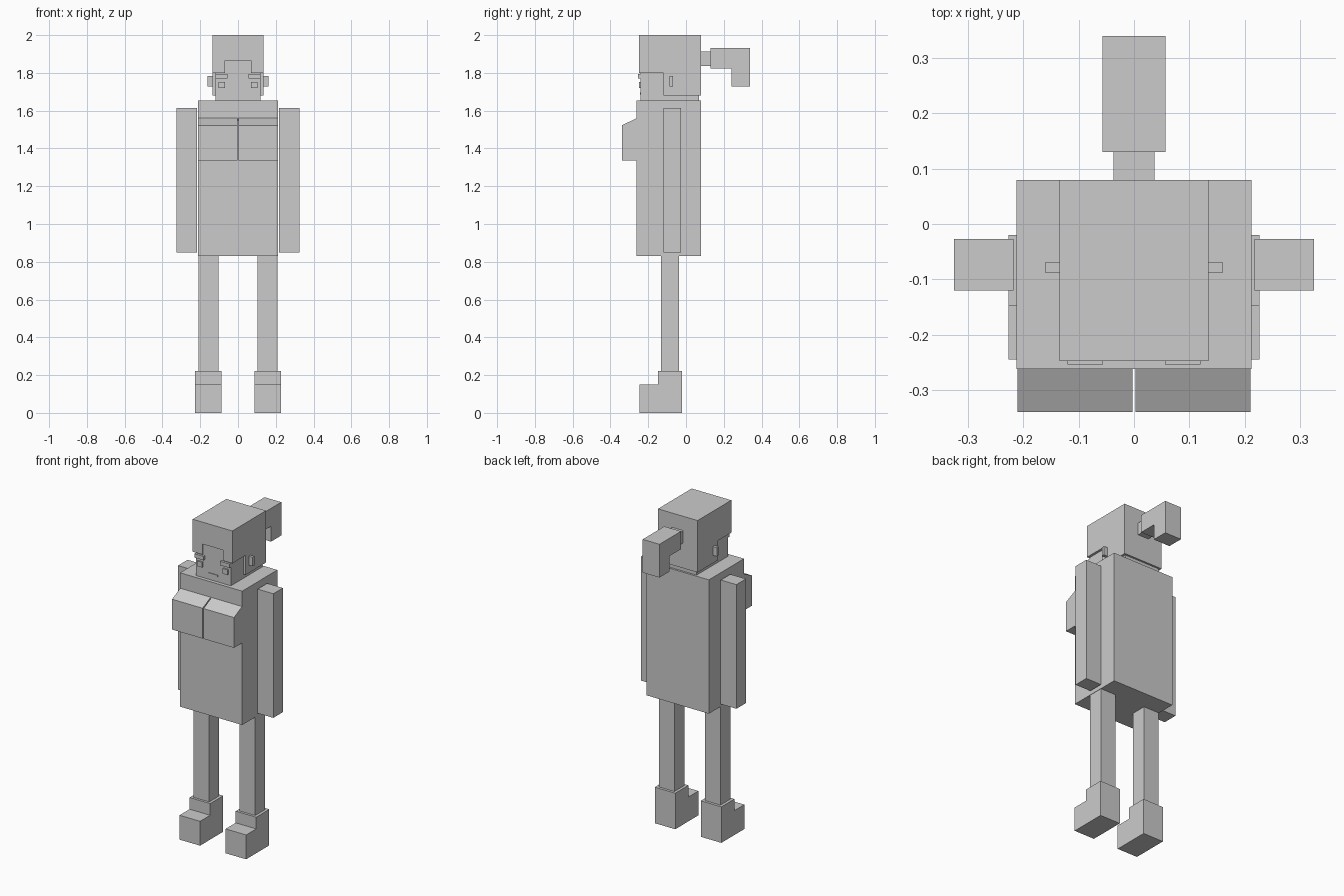
import bpy
import bmesh

cube = bpy.data.objects.get("Cube")
if cube:
    bpy.data.objects.remove(cube, do_unlink=True)

grey = bpy.data.materials.new("plain grey")
grey.use_nodes = True
grey.diffuse_color = (0.6, 0.6, 0.6, 1)
grey.node_tree.nodes["Principled BSDF"].inputs["Base Color"].default_value = (0.6, 0.6, 0.6, 1)


def extrude(name, profile, x0, x1):
    """Side profile of (y, z) points pushed along x from x0 to x1."""
    bm = bmesh.new()
    face = bm.faces.new([bm.verts.new((x0, y, z)) for y, z in profile])
    moved = bmesh.ops.extrude_face_region(bm, geom=[face])["geom"]
    verts = [v for v in moved if isinstance(v, bmesh.types.BMVert)]
    bmesh.ops.translate(bm, verts=verts, vec=(x1 - x0, 0, 0))
    bmesh.ops.recalc_face_normals(bm, faces=bm.faces)
    mesh = bpy.data.meshes.new(name)
    bm.to_mesh(mesh)
    bm.free()
    mesh.materials.append(grey)
    obj = bpy.data.objects.new(name, mesh)
    bpy.context.collection.objects.link(obj)
    return obj


def box(name, x, y, z):
    corners = [(y[0], z[0]), (y[1], z[0]), (y[1], z[1]), (y[0], z[1])]
    return extrude(name, corners, x[0], x[1])


# Torso and head
box("torso", (-0.212, 0.212), (-0.262, 0.08), (0.83, 1.655))
box("head", (-0.12, 0.12), (-0.24, 0.068), (1.65, 1.92))

# Hair cap, lower behind the face, with a square notch at the forehead
hair = extrude("hair", [(-0.248, 1.80), (-0.118, 1.80), (-0.118, 1.68),
                        (0.08, 1.68), (0.08, 2.0), (-0.248, 2.0)], -0.135, 0.135)
notch = box("hair_notch_cutter", (-0.07, 0.07), (-0.3, -0.2), (1.75, 1.865))
notch.hide_render = True
notch.hide_viewport = True
cut = hair.modifiers.new("forehead notch", "BOOLEAN")
cut.operation = "DIFFERENCE"
cut.solver = "EXACT"
cut.object = notch

# Apply the cut and drop the cutter
bpy.context.view_layer.update()
cut_mesh = bpy.data.meshes.new_from_object(
    hair.evaluated_get(bpy.context.evaluated_depsgraph_get()))
hair.modifiers.clear()
hair.data = cut_mesh
bpy.data.objects.remove(notch, do_unlink=True)

# Ponytail and its tie
box("hair_tie", (-0.037, 0.037), (0.07, 0.135), (1.836, 1.912))
extrude("ponytail", [(0.13, 1.822), (0.24, 1.822), (0.24, 1.727),
                     (0.34, 1.727), (0.34, 1.932), (0.13, 1.932)], -0.057, 0.057)

# Mouth
box("mouth", (-0.03, 0.03), (-0.244, -0.238), (1.685, 1.697))

# Paired parts
for side, s in (("left", 1), ("right", -1)):
    def pair(name, x, y, z):
        box(side + "_" + name, (s * x[0], s * x[1]), y, z)

    pair("eyebrow", (0.056, 0.12), (-0.254, -0.235), (1.77, 1.794))
    pair("eye", (0.07, 0.103), (-0.25, -0.235), (1.72, 1.752))
    pair("ear", (0.11, 0.161), (-0.088, -0.07), (1.728, 1.783))
    pair("arm", (0.218, 0.325), (-0.12, -0.027), (0.85, 1.615))
    pair("leg", (0.104, 0.21), (-0.132, -0.036), (0.2, 0.84))
    extrude(side + "_chest", [(-0.34, 1.335), (-0.25, 1.335), (-0.25, 1.566),
                              (-0.262, 1.56), (-0.34, 1.522)], s * 0.003, s * 0.211)
    extrude(side + "_shoe", [(-0.245, 0), (-0.02, 0), (-0.02, 0.222),
                             (-0.147, 0.222), (-0.147, 0.15), (-0.245, 0.15)],
            s * 0.087, s * 0.227)
